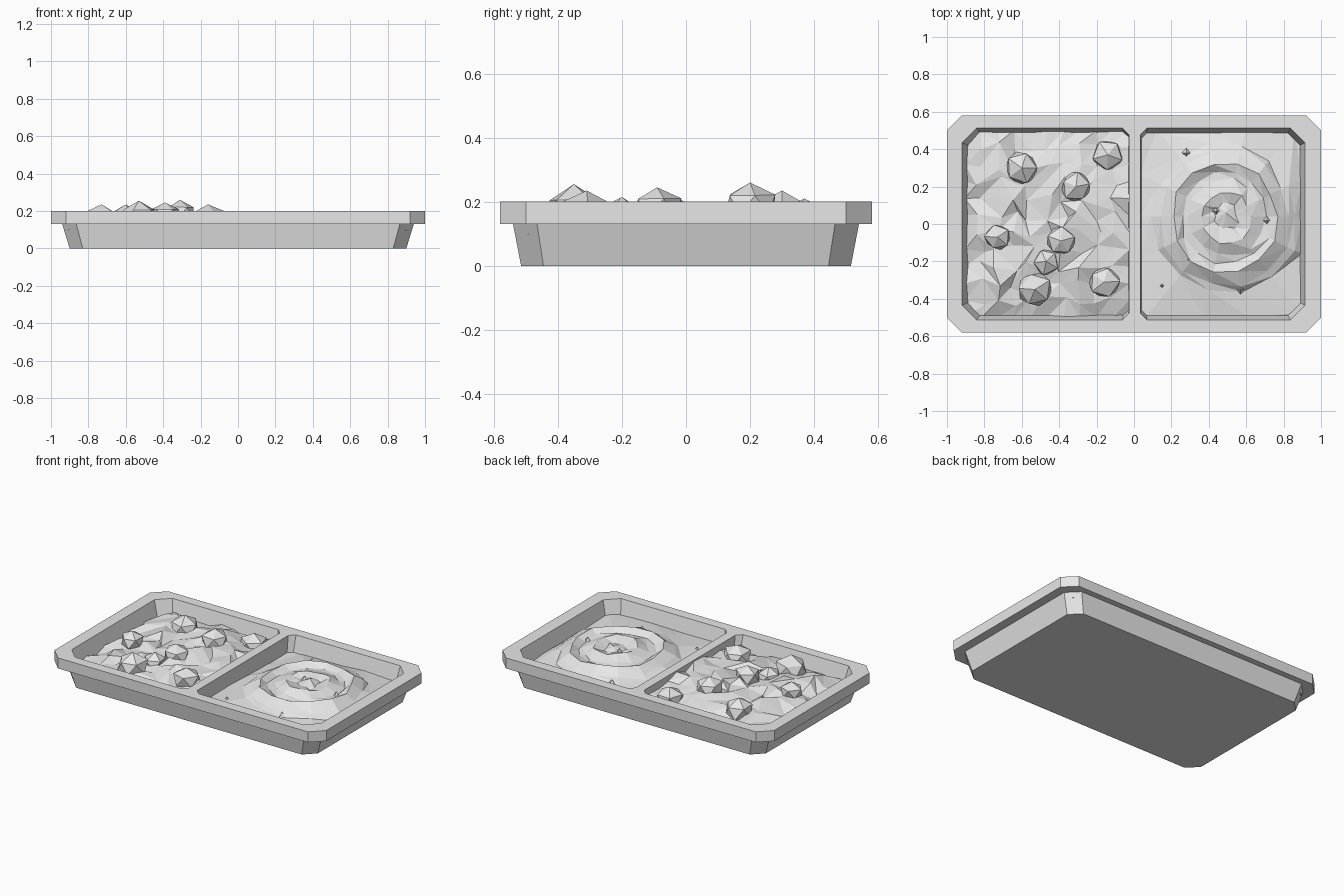
import bpy, bmesh, math, random
from mathutils import Vector

random.seed(7)
if "Cube" in bpy.data.objects:
    bpy.data.objects.remove(bpy.data.objects["Cube"])

grey = bpy.data.materials.new("plain grey")
grey.use_nodes = True
grey.diffuse_color = (0.8, 0.8, 0.8, 1)
grey.node_tree.nodes["Principled BSDF"].inputs["Base Color"].default_value = (0.8, 0.8, 0.8, 1)


def finish(name, bm):
    bmesh.ops.recalc_face_normals(bm, faces=bm.faces)
    mesh = bpy.data.meshes.new(name)
    bm.to_mesh(mesh)
    bm.free()
    mesh.materials.append(grey)
    obj = bpy.data.objects.new(name, mesh)
    bpy.context.collection.objects.link(obj)
    return obj


def octagon(x0, x1, y, cut_left, cut_right, z):
    """Rectangle with cut corners, its own cut size at each end."""
    a, b = cut_left, cut_right
    return [(x0 + a, -y, z), (x1 - b, -y, z), (x1, b - y, z), (x1, y - b, z),
            (x1 - b, y, z), (x0 + a, y, z), (x0, y - a, z), (x0, a - y, z)]


def loft(name, rings):
    bm = bmesh.new()
    loops = [[bm.verts.new(p) for p in ring] for ring in rings]
    for low, high in zip(loops, loops[1:]):
        for i in range(len(low)):
            j = (i + 1) % len(low)
            bm.faces.new((low[i], low[j], high[j], high[i]))
    bm.faces.new(loops[0][::-1])
    bm.faces.new(loops[-1])
    return finish(name, bm)


# Tray: tapered body under a projecting rim
tray = loft("tray", [
    octagon(-0.90, 0.90, 0.515, 0.07, 0.07, 0),
    octagon(-0.94, 0.94, 0.54, 0.075, 0.075, 0.13),
    octagon(-1, 1, 0.58, 0.08, 0.08, 0.13),
    octagon(-1, 1, 0.58, 0.08, 0.08, 0.2)])

# Two sloping compartments, cut from the tray
pockets = {
    "right_compartment_cutter": [octagon(-0.875, -0.032, 0.475, 0.06, 0.025, 0.05),
                                 octagon(-0.925, -0.027, 0.517, 0.08, 0.035, 0.22)],
    "left_compartment_cutter": [octagon(0.042, 0.875, 0.475, 0.025, 0.06, 0.05),
                                octagon(0.034, 0.92, 0.517, 0.035, 0.08, 0.22)]}
for name, rings in pockets.items():
    cutter = loft(name, rings)
    cutter.hide_render = True
    cutter.hide_viewport = True
    cutter.display_type = 'WIRE'
    mod = tray.modifiers.new(name, 'BOOLEAN')
    mod.operation = 'DIFFERENCE'
    mod.solver = 'EXACT'
    mod.object = cutter

# Chunky filling: a rough bed of jittered triangles
bm = bmesh.new()
cols, rows = 10, 11
grid = []
for i in range(cols + 1):
    line = []
    for j in range(rows + 1):
        u, v = i / cols, j / rows
        x, y = -0.905 + 0.88 * u, -0.5 + v
        inside = 0 < i < cols and 0 < j < rows
        if inside:
            x += random.uniform(-0.03, 0.03)
            y += random.uniform(-0.03, 0.03)
        edge = min(1, 4 * u, 4 * v, 4 * (1 - v))
        z = 0.105 + 0.06 * edge + random.uniform(-0.02, 0.028)
        z -= 0.02 * max(0, 1 - math.hypot(x + 0.55, y - 0.02) / 0.2)
        line.append(bm.verts.new((x, y, min(z, 0.195))))
    grid.append(line)
for i in range(cols):
    for j in range(rows):
        a, b, c, d = grid[i][j], grid[i + 1][j], grid[i + 1][j + 1], grid[i][j + 1]
        if random.random() < 0.5:
            bm.faces.new((a, b, c))
            bm.faces.new((a, c, d))
        else:
            bm.faces.new((a, b, d))
            bm.faces.new((b, c, d))
finish("chunky_filling", bm)

# Chunks half sunk in the filling: x, y, radius, top height
chunks = [(-0.60, 0.30, 0.10, 0.235), (-0.31, 0.20, 0.085, 0.26),
          (-0.39, -0.09, 0.08, 0.245), (-0.73, -0.07, 0.075, 0.235),
          (-0.53, -0.35, 0.10, 0.255), (-0.16, -0.31, 0.09, 0.235),
          (-0.14, 0.37, 0.09, 0.21), (-0.47, -0.20, 0.075, 0.215)]
for n, (x, y, radius, top) in enumerate(chunks):
    bm = bmesh.new()
    bmesh.ops.create_icosphere(bm, subdivisions=1, radius=radius)
    turn = random.uniform(0, math.tau)
    for v in bm.verts:
        p = v.co * random.uniform(0.9, 1.1)
        v.co = Vector((x + p.x * math.cos(turn) - p.y * math.sin(turn),
                       y + p.x * math.sin(turn) + p.y * math.cos(turn), p.z * 0.8))
    lift = top - max(v.co.z for v in bm.verts)
    for v in bm.verts:
        v.co.z += lift
    finish(f"chunk_{n + 1}", bm)

# Mashed mound: stepped swirl that spreads to the compartment walls
cx, cy, sides = 0.49, 0.04, 14
profile = [(0.07, 0.172), (0.14, 0.192), (0.21, 0.165), (0.25, 0.16),
           (0.30, 0.183), (0.37, 0.145), (0.41, 0.125)]
bm = bmesh.new()
centre = bm.verts.new((cx, cy + 0.02, 0.195))
loops = []
for radius, height in profile:
    loop = []
    for k in range(sides):
        angle = math.tau * k / sides
        r = radius * (0.93 + 0.1 * k / sides) + random.uniform(-0.012, 0.012)
        loop.append(bm.verts.new((cx + r * math.cos(angle) * 0.97, cy + r * math.sin(angle),
                                  min(0.197, height + random.uniform(-0.007, 0.007)))))
    loops.append(loop)
wall = []
for k in range(sides):
    c, s = math.cos(math.tau * k / sides), math.sin(math.tau * k / sides)
    reach_x = (0.90 - cx if c > 0 else cx - 0.03) / max(abs(c), 1e-6)
    reach_y = (0.5 - cy if s > 0 else 0.5 + cy) / max(abs(s), 1e-6)
    reach = min(reach_x, reach_y)
    wall.append(bm.verts.new((cx + c * reach, cy + s * reach, 0.10 + random.uniform(-0.008, 0.008))))
loops.append(wall)
for k in range(sides):
    m = (k + 1) % sides
    bm.faces.new((centre, loops[0][k], loops[0][m]))
    for inner, outer in zip(loops, loops[1:]):
        bm.faces.new((inner[k], outer[k], outer[m]))
        bm.faces.new((inner[k], outer[m], inner[m]))
# Fill the corners that the ring of rays cuts off
for k in range(sides):
    a, b = wall[k], wall[(k + 1) % sides]
    if abs(a.co.x - b.co.x) > 0.02 and abs(a.co.y - b.co.y) > 0.02:
        corner = bm.verts.new((0.90 if a.co.x + b.co.x > 2 * cx else 0.03,
                               0.5 if a.co.y + b.co.y > 2 * cy else -0.5, 0.095))
        bm.faces.new((a, corner, b))
finish("mashed_mound", bm)

# Little crumbs on the mound
crumbs = [(0.28, 0.38, 0.135), (0.44, 0.07, 0.18), (0.71, 0.02, 0.165),
          (0.29, -0.19, 0.17), (0.15, -0.33, 0.115), (0.57, -0.35, 0.135)]
for n, (x, y, z) in enumerate(crumbs):
    bm = bmesh.new()
    bmesh.ops.create_cone(bm, cap_ends=True, segments=4, radius1=0.028, radius2=0, depth=0.035)
    bmesh.ops.translate(bm, verts=bm.verts, vec=(x, y, z))
    finish(f"crumb_{n + 1}", bm)
